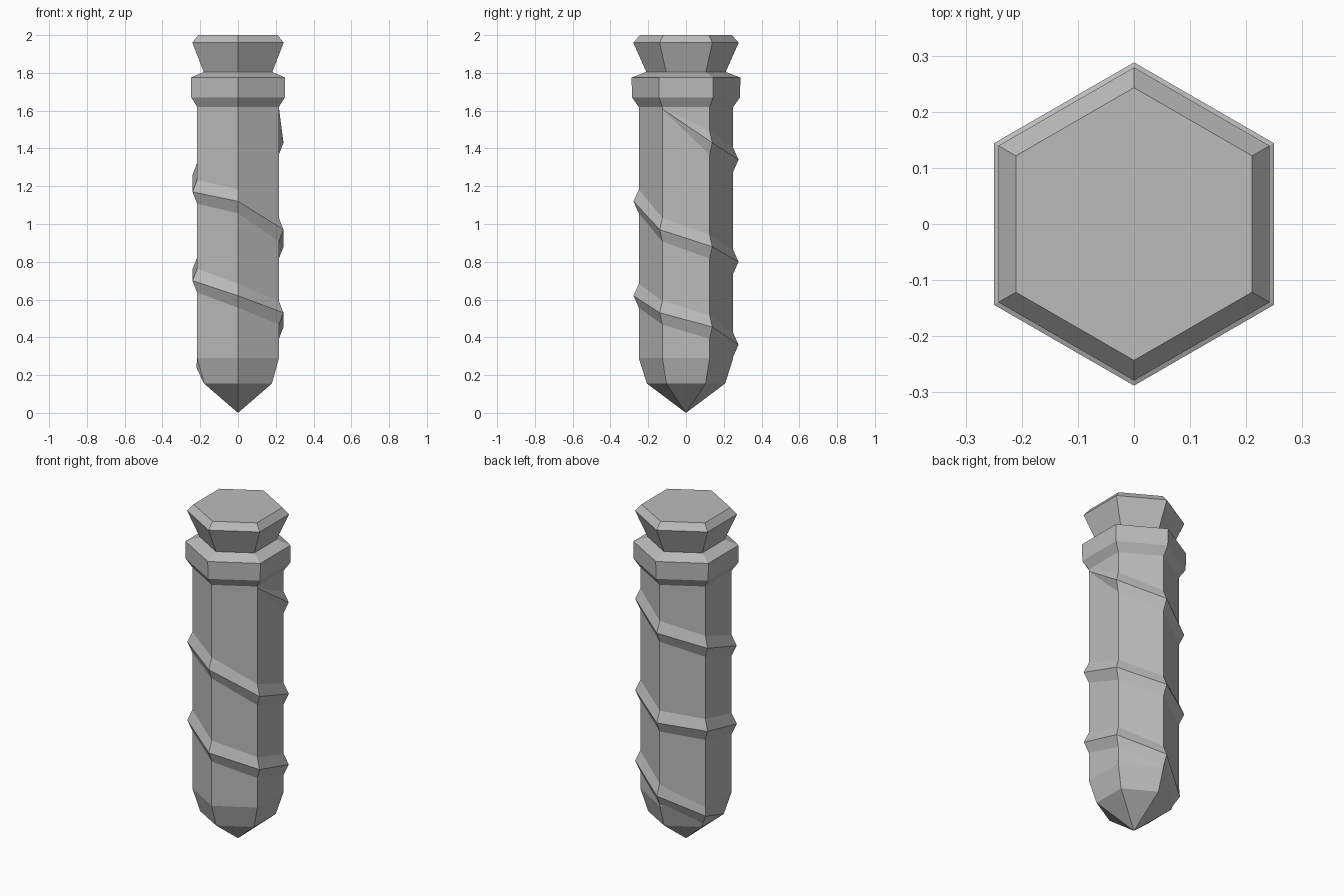
import bpy, bmesh, math

cube = bpy.data.objects.get("Cube")
if cube:
    bpy.data.objects.remove(cube, do_unlink=True)

# Single grey metal
metal = bpy.data.materials.new("grey_metal")
grey = (0.5, 0.5, 0.5, 1)
metal.diffuse_color = grey
metal.use_nodes = True
metal.node_tree.nodes["Principled BSDF"].inputs["Base Color"].default_value = grey


def hex_point(bm, radius, z, angle):
    a = math.radians(angle)
    return bm.verts.new((radius * math.cos(a), radius * math.sin(a), z))


def finish(bm, name):
    bmesh.ops.recalc_face_normals(bm, faces=bm.faces)
    mesh = bpy.data.meshes.new(name)
    bm.to_mesh(mesh)
    bm.free()
    mesh.materials.append(metal)
    obj = bpy.data.objects.new(name, mesh)
    bpy.context.collection.objects.link(obj)
    return obj


def bridge(bm, a, b):
    n = len(a)
    for i in range(n):
        j = (i + 1) % n
        bm.faces.new((a[i], a[j], b[j], b[i]))


# Hexagonal body: tip, taper, shaft, collar, neck and head as (radius, height)
profile = [(0.207, 0.155), (0.25, 0.29), (0.25, 1.62), (0.286, 1.67),
           (0.288, 1.775), (0.21, 1.805), (0.279, 1.96), (0.243, 2.0)]
bm = bmesh.new()
rings = [[hex_point(bm, r, z, 30 + 60 * i) for i in range(6)] for r, z in profile]
tip = bm.verts.new((0, 0, 0))
for i in range(6):
    bm.faces.new((tip, rings[0][(i + 1) % 6], rings[0][i]))
for low, high in zip(rings, rings[1:]):
    bridge(bm, low, high)
bm.faces.new(rings[-1])
finish(bm, "screw_body")


def shaft_radius(z):
    t = min(max((z - 0.155) / 0.135, 0), 1)
    return 0.207 + 0.043 * t


# Spiral thread: crest heights at successive corners, descending
crests = [1.61, 1.43, 1.34, 1.26, 1.17, 1.12, 0.97, 0.88, 0.80,
          0.76, 0.70, 0.62, 0.53, 0.455, 0.36, 0.24, 0.155]
bm = bmesh.new()
sections = []
for i, z in enumerate(crests):
    angle = -30 + 60 * i
    end = i in (0, len(crests) - 1)
    half = 0.003 if end else 0.065
    rise = 0.001 if end else (0.02 if z < 0.29 else 0.028)
    sections.append([
        hex_point(bm, shaft_radius(z + half) - 0.001, z + half, angle),
        hex_point(bm, shaft_radius(z) + rise, z, angle),
        hex_point(bm, shaft_radius(z - half) - 0.001, z - half, angle)])
for a, b in zip(sections, sections[1:]):
    bridge(bm, a, b)
bm.faces.new(sections[0])
bm.faces.new(sections[-1])
finish(bm, "spiral_thread")
